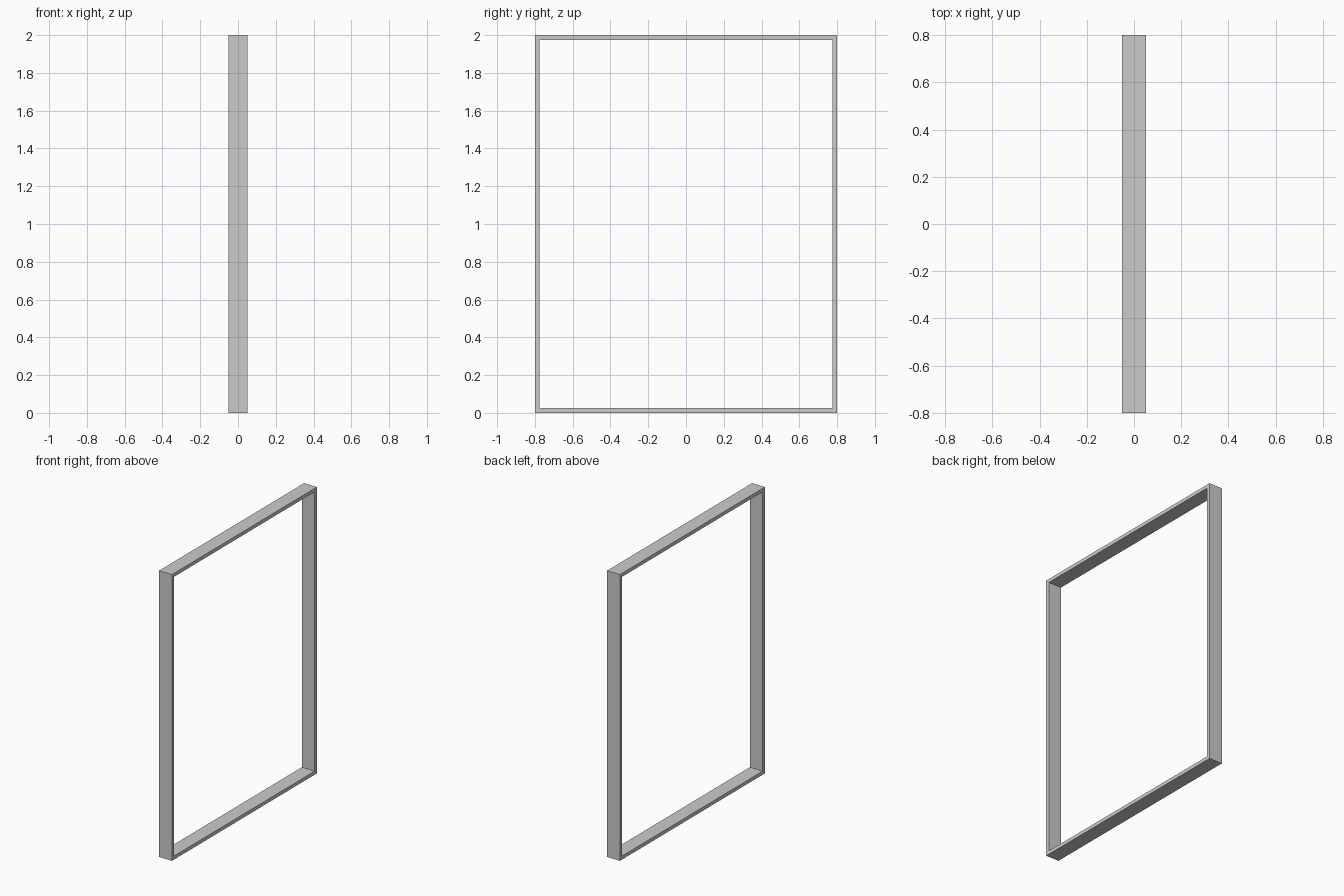
import bpy
import bmesh

if "Cube" in bpy.data.objects:
    bpy.data.objects.remove(bpy.data.objects["Cube"])

HALF_W, HEIGHT, DEPTH, T = 0.8, 2.0, 0.1, 0.025


def rect(bm, x, inset):
    # rectangular loop in the YZ plane
    y, lo, hi = HALF_W - inset, inset, HEIGHT - inset
    return [bm.verts.new((x, a, b)) for a, b in ((-y, lo), (y, lo), (y, hi), (-y, hi))]


# Open rectangular frame: four loops bridged into a closed mitred ring
bm = bmesh.new()
loops = [rect(bm, DEPTH / 2, 0), rect(bm, DEPTH / 2, T),
         rect(bm, -DEPTH / 2, T), rect(bm, -DEPTH / 2, 0)]
for k in range(4):
    a, b = loops[k], loops[(k + 1) % 4]
    for i in range(4):
        j = (i + 1) % 4
        bm.faces.new((a[i], a[j], b[j], b[i]))
bmesh.ops.recalc_face_normals(bm, faces=bm.faces)

mesh = bpy.data.meshes.new("frame")
bm.to_mesh(mesh)
bm.free()
frame = bpy.data.objects.new("frame", mesh)
bpy.context.collection.objects.link(frame)
